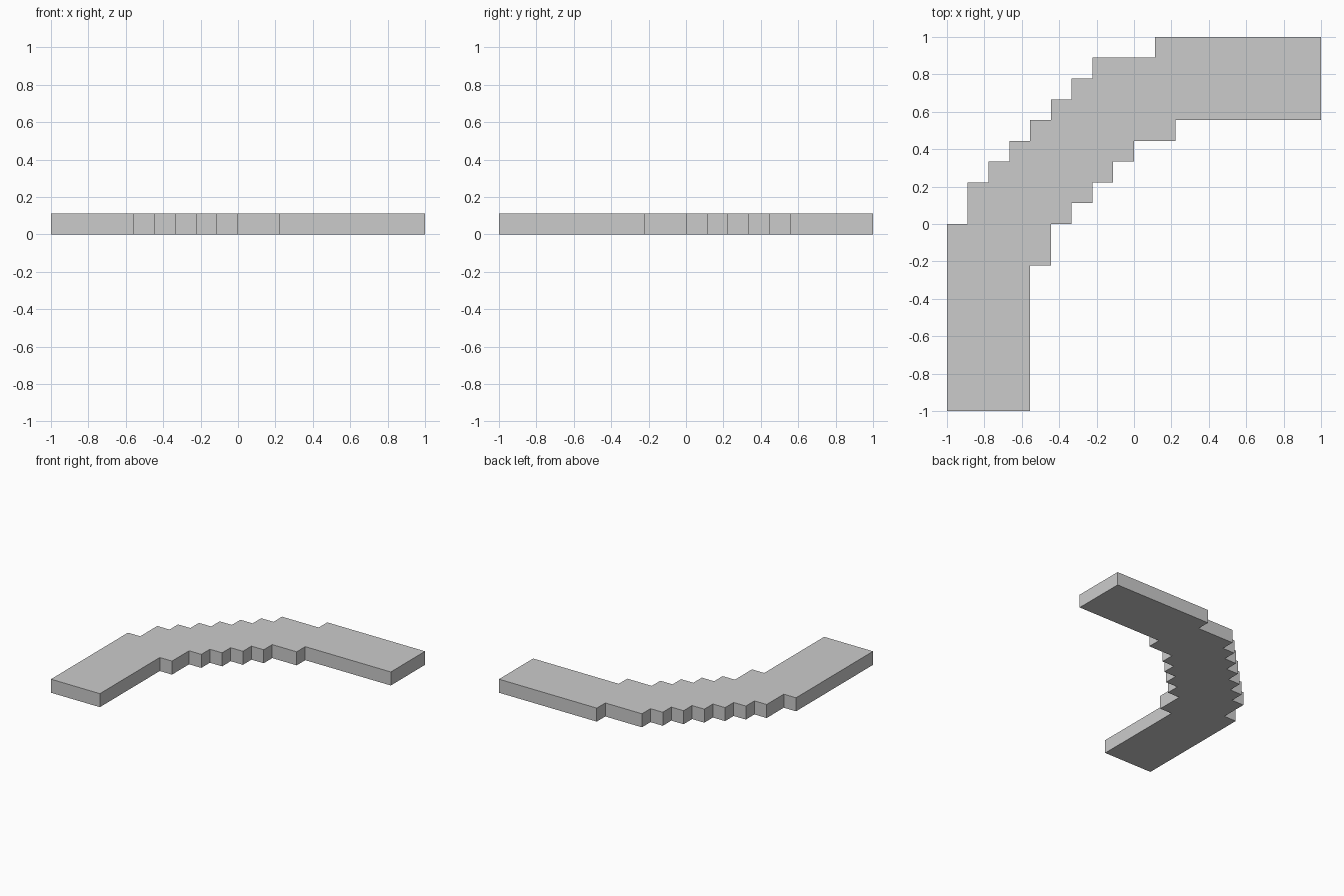
import bpy, bmesh

if "Cube" in bpy.data.objects:
    bpy.data.objects.remove(bpy.data.objects["Cube"])

U = 1 / 9  # one grid step of the stepped outline

# inner edge, from the front end to the right end
inner = [(-5, -9), (-5, -2), (-4, -2), (-4, 0)]
for i in range(3):
    inner += [(-3 + i, i), (-3 + i, i + 1)]
inner += [(0, 3), (0, 4), (2, 4), (2, 5), (9, 5)]

# outer edge, from the right end back to the front end
outer = [(9, 9), (1, 9), (1, 8)]
for i in range(6):
    outer += [(-2 - i, 8 - i), (-2 - i, 7 - i)]
outer += [(-8, 2), (-8, 0), (-9, 0), (-9, -9)]

# flat slab: extrude the outline upward
bm = bmesh.new()
face = bm.faces.new([bm.verts.new((x * U, y * U, 0)) for x, y in inner + outer])
top = bmesh.ops.extrude_face_region(bm, geom=[face], use_keep_orig=True)["geom"]
bmesh.ops.translate(bm, vec=(0, 0, U),
                    verts=[g for g in top if isinstance(g, bmesh.types.BMVert)])
bmesh.ops.recalc_face_normals(bm, faces=bm.faces)

mesh = bpy.data.meshes.new("stepped_curve_slab")
bm.to_mesh(mesh)
bm.free()
bpy.context.collection.objects.link(bpy.data.objects.new("stepped_curve_slab", mesh))
